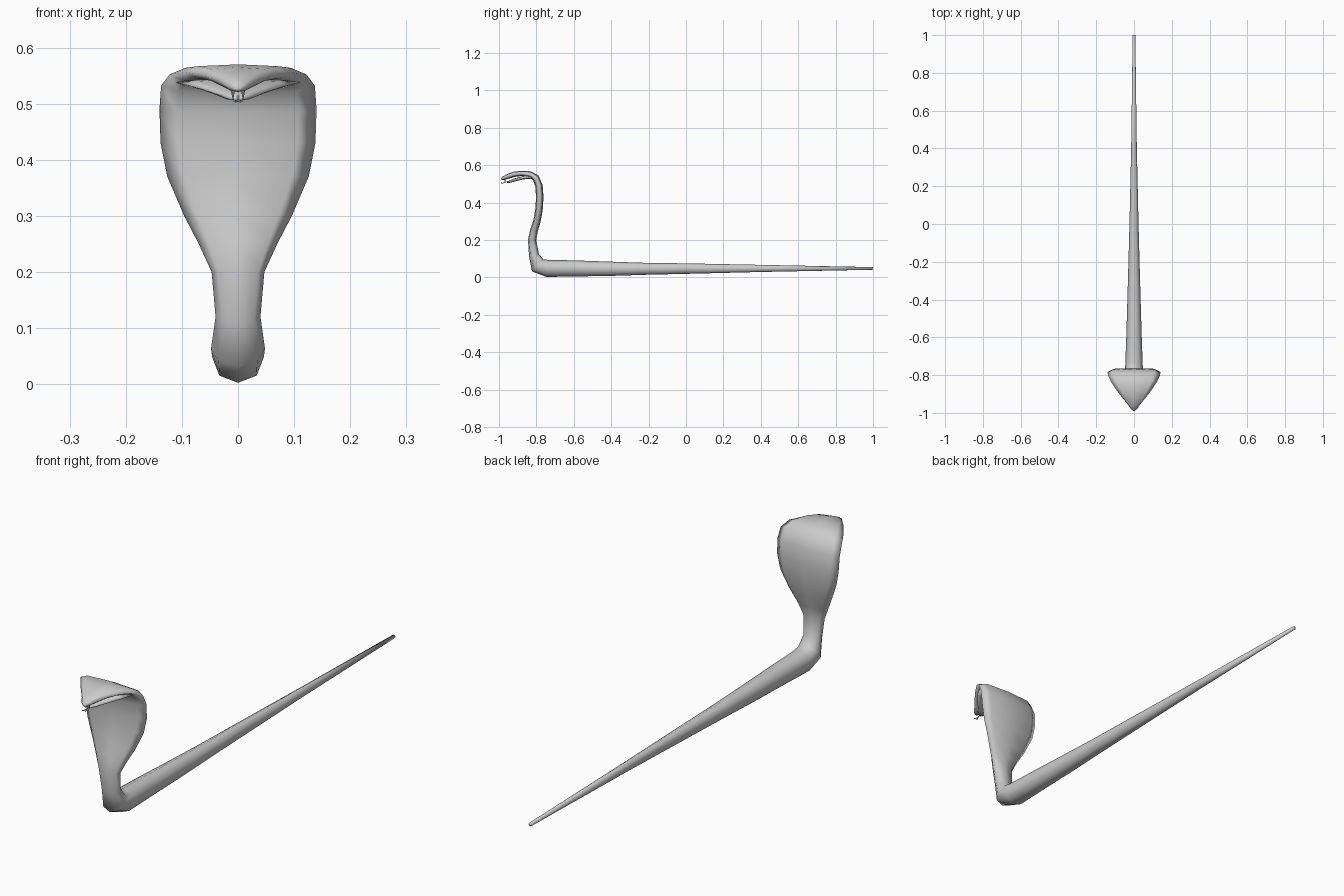
import bpy, bmesh, math
from mathutils import Vector

if "Cube" in bpy.data.objects:
    bpy.data.objects.remove(bpy.data.objects["Cube"])


def loft(name, stations, sides=8):
    """Skin rings along a path in the YZ plane; station = y, z, half width, half thickness."""
    bm = bmesh.new()
    pts = [Vector((0, s[0], s[1])) for s in stations]
    rings = []
    for i, (y, z, w, t) in enumerate(stations):
        a = (pts[i] - pts[max(i - 1, 0)]).normalized()
        b = (pts[min(i + 1, len(pts) - 1)] - pts[i]).normalized()
        tangent = (a + b).normalized()
        normal = Vector((1, 0, 0)).cross(tangent)
        ring = []
        for k in range(sides):
            ang = 2 * math.pi * k / sides
            c, s = math.cos(ang), math.sin(ang)
            # broad hood sections are a little boxier
            e = 0.75 if w > 2 * t else 0.95
            c = math.copysign(abs(c) ** e, c) if abs(c) > 1e-6 else 0
            s = math.copysign(abs(s) ** e, s) if abs(s) > 1e-6 else 0
            ring.append(bm.verts.new(pts[i] + Vector((w * c, 0, 0)) + normal * t * s))
        rings.append(ring)
    for r0, r1 in zip(rings, rings[1:]):
        for k in range(sides):
            n = (k + 1) % sides
            bm.faces.new((r0[k], r0[n], r1[n], r1[k]))
    bm.faces.new(rings[0])
    bm.faces.new(rings[-1])
    bmesh.ops.recalc_face_normals(bm, faces=bm.faces)
    me = bpy.data.meshes.new(name)
    bm.to_mesh(me)
    bm.free()
    for p in me.polygons:
        p.use_smooth = True
    ob = bpy.data.objects.new(name, me)
    bpy.context.collection.objects.link(ob)
    return ob


# tail, raised neck, hood and upper head in one skin
loft("body", [
    (1.0, .048, .007, .007), (.4, .048, .015, .019), (0, .047, .024, .028),
    (-.22, .046, .030, .032), (-.4, .046, .035, .038), (-.6, .048, .041, .043),
    (-.74, .048, .046, .046), (-.793, .064, .048, .044), (-.813, .12, .040, .027),
    (-.823, .20, .047, .022), (-.813, .25, .070, .021), (-.797, .30, .096, .020),
    (-.785, .37, .126, .020), (-.782, .43, .138, .020), (-.786, .49, .140, .020),
    (-.803, .532, .137, .019), (-.835, .552, .122, .016), (-.88, .556, .092, .014),
    (-.92, .551, .062, .014), (-.955, .539, .033, .013), (-.978, .530, .018, .010),
    (-.988, .525, .006, .004),
])

# lower jaw
loft("lower_jaw", [
    (-.825, .538, .112, .010), (-.87, .533, .090, .009), (-.91, .523, .056, .008),
    (-.94, .513, .026, .007), (-.958, .508, .008, .003),
])

# fangs
for sx, side in ((-1, "left"), (1, "right")):
    bpy.ops.mesh.primitive_cone_add(vertices=8, radius1=0, radius2=.004, depth=.022,
                                    location=(sx * .009, -.968, .515))
    bpy.context.object.name = side + "_fang"


# forked tongue
cu = bpy.data.curves.new("tongue", "CURVE")
cu.dimensions = "3D"
cu.bevel_depth = .002
cu.bevel_resolution = 1
cu.use_fill_caps = True
for path in ([(0, -.93, .520), (0, -.96, .511), (0, -.974, .506)],
             [(0, -.974, .506), (.004, -.982, .504), (.007, -.988, .505)],
             [(0, -.974, .506), (-.004, -.982, .504), (-.007, -.988, .505)]):
    sp = cu.splines.new("POLY")
    sp.points.add(len(path) - 1)
    for p, co in zip(sp.points, path):
        p.co = (*co, 1)
tongue = bpy.data.objects.new("tongue", cu)
bpy.context.collection.objects.link(tongue)
